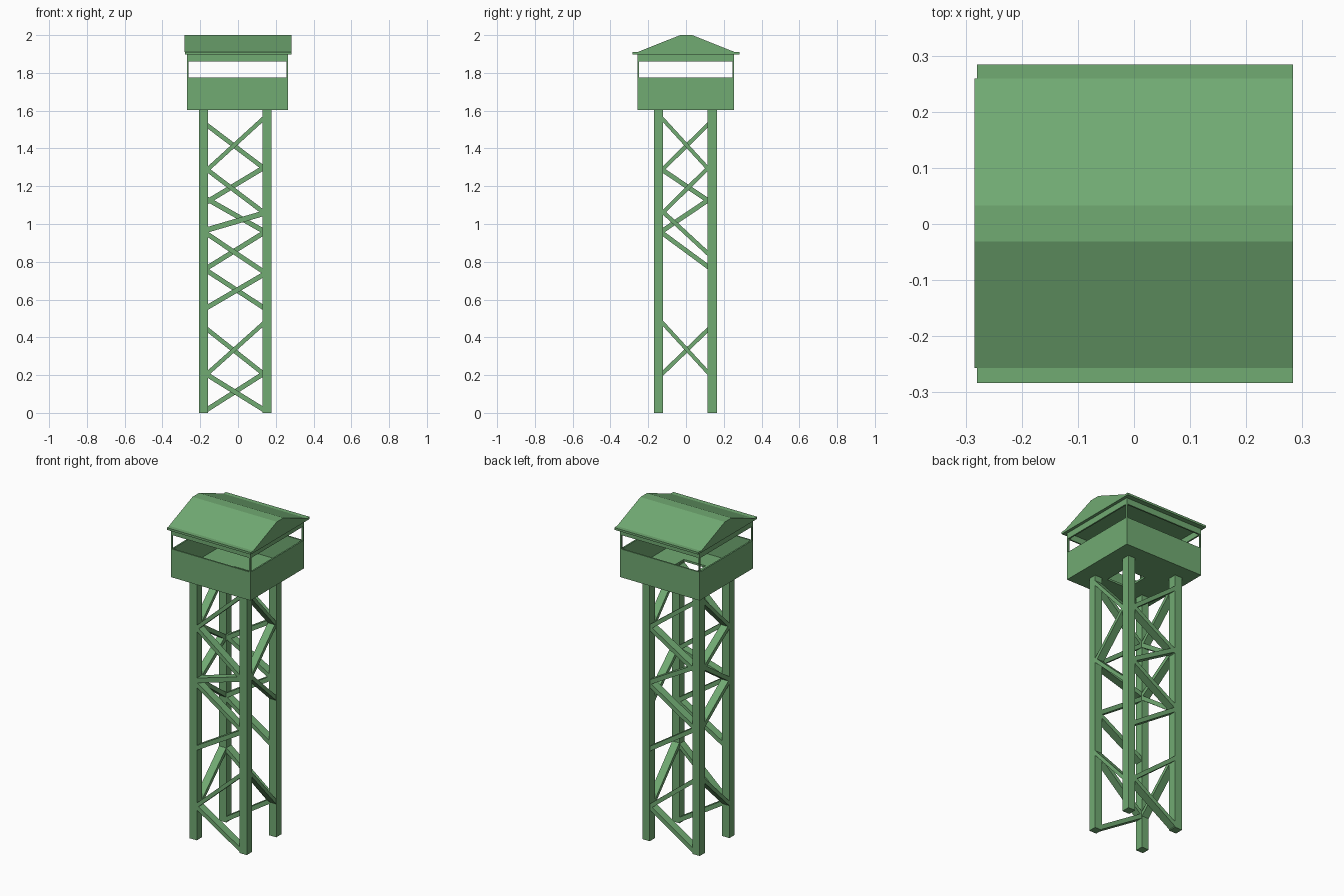
import bpy

if "Cube" in bpy.data.objects:
    bpy.data.objects.remove(bpy.data.objects["Cube"])

green = bpy.data.materials.new("faded green")
green.diffuse_color = (0.165, 0.405, 0.17, 1)
green.use_nodes = True
green.node_tree.nodes["Principled BSDF"].inputs["Base Color"].default_value = green.diffuse_color


def mesh(name, verts, faces):
    me = bpy.data.meshes.new(name)
    me.from_pydata(verts, [], faces)
    me.materials.append(green)
    ob = bpy.data.objects.new(name, me)
    bpy.context.collection.objects.link(ob)
    return ob


def prism(name, a, b):
    """Closed solid joining two matching outlines."""
    n = len(a)
    faces = [tuple(range(n))[::-1], tuple(range(n, 2 * n))]
    faces += [(i, (i + 1) % n, n + (i + 1) % n, n + i) for i in range(n)]
    return mesh(name, a + b, faces)


def box(name, x0, x1, y0, y1, z0, z1):
    ring = [(x0, y0), (x1, y0), (x1, y1), (x0, y1)]
    return prism(name, [(x, y, z0) for x, y in ring], [(x, y, z1) for x, y in ring])


def frame(name, outer, inner, z0, z1):
    """Rectangular ring with a rectangular hole through it."""
    def ring(r, z):
        x0, x1, y0, y1 = r
        return [(x0, y0, z), (x1, y0, z), (x1, y1, z), (x0, y1, z)]
    v = ring(outer, z0) + ring(outer, z1) + ring(inner, z0) + ring(inner, z1)
    f = []
    for i in range(4):
        j = (i + 1) % 4
        f += [(i, j, 4 + j, 4 + i), (4 + i, 4 + j, 12 + j, 12 + i),
              (12 + i, 12 + j, 8 + j, 8 + i), (8 + i, 8 + j, j, i)]
    return mesh(name, v, f)


# Legs
XL, XR = (-0.207, -0.158), (0.129, 0.178)
YF, YB = (-0.170, -0.121), (0.113, 0.164)
for xn, xs in (("left", XL), ("right", XR)):
    for yn, ys in (("front", YF), ("back", YB)):
        box(f"{yn}_{xn}_leg", *xs, *ys, 0.0, 1.61)

# Zigzag braces: height at the two ends of each bar
H = 0.015


def brace(name, along_x, depth, z0, z1):
    s0, s1 = (XL[1] - 0.002, XR[0] + 0.002) if along_x else (YF[1] - 0.002, YB[0] + 0.002)

    def outline(d):
        pts = [(s0, z0 - H), (s1, z1 - H), (s1, z1 + H), (s0, z0 + H)]
        return [(s, d, z) if along_x else (d, s, z) for s, z in pts]
    prism(name, outline(depth[0] + 0.001), outline(depth[1] - 0.001))


front = [(1.29, 1.555), (1.285, 1.065), (0.97, 1.055), (0.945, 0.75),
         (0.56, 0.73), (0.21, 0.47), (0.20, 0.02)]
back = [(1.52, 1.30), (1.12, 1.295), (1.13, 0.965), (0.77, 0.95),
        (0.75, 0.56), (0.44, 0.21), (0.02, 0.205)]
left = [(1.29, 1.525), (1.285, 1.125), (0.965, 1.125), (0.95, 0.775), (0.21, 0.44)]
right = [(1.555, 1.295), (1.06, 1.295), (1.065, 0.845), (0.475, 0.215)]
for name, ax, depth, bars in (("front", True, YF, front), ("back", True, YB, back),
                              ("left", False, XL, left), ("right", False, XR, right)):
    for i, (a, b) in enumerate(bars):
        brace(f"{name}_brace_{i + 1}", ax, depth, a, b)

# Cabin: floor with hatch, parapet, corner posts and window header
X0, X1, Y0, Y1, T = -0.27, 0.265, -0.258, 0.254, 0.009
outer = (X0, X1, Y0, Y1)
inner = (X0 + T, X1 - T, Y0 + T, Y1 - T)
frame("cabin_floor", inner, (-0.05, 0.095, -0.115, 0.035), 1.603, 1.615)
frame("cabin_parapet", outer, inner, 1.603, 1.775)
for xn, px in (("left", X0), ("right", X1 - T)):
    for yn, py in (("front", Y0), ("back", Y1 - T)):
        box(f"{yn}_{xn}_window_post", px, px + T, py, py + T, 1.775, 1.86)
frame("window_header", outer, inner, 1.86, 1.9)

# Roof: flat eave slab with a flat-topped gable on it
box("eave_slab", -0.28, 0.283, -0.283, 0.284, 1.897, 1.91)
prof = [(-0.257, 1.91), (0.259, 1.91), (0.033, 2.0), (-0.031, 2.0)]
prism("gable_roof", [(-0.284, y, z) for y, z in prof], [(0.283, y, z) for y, z in prof])

# Make every face point outward
import bmesh
for ob in bpy.data.objects:
    bm = bmesh.new()
    bm.from_mesh(ob.data)
    bmesh.ops.recalc_face_normals(bm, faces=bm.faces)
    bm.to_mesh(ob.data)
    bm.free()
